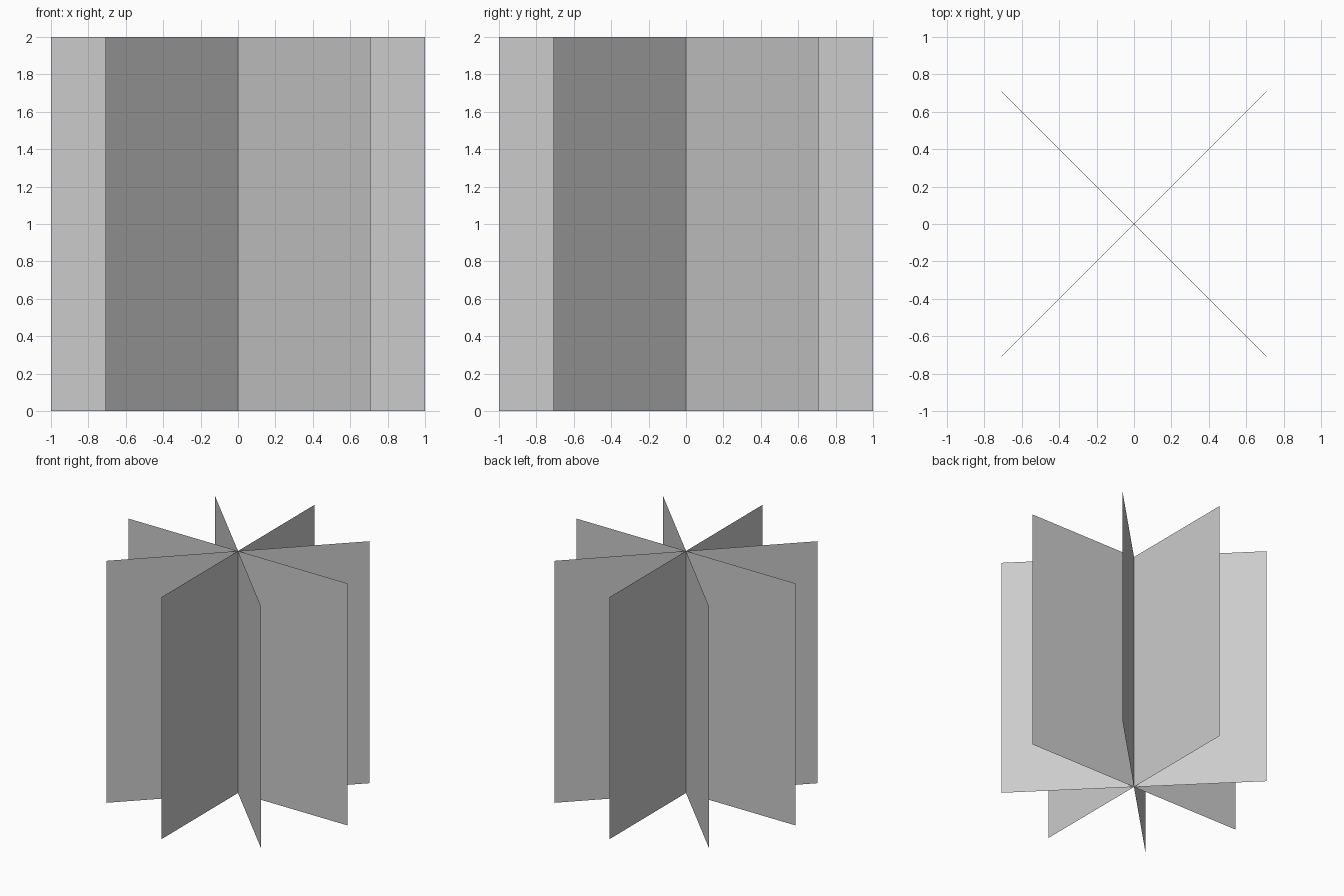
import bpy
from math import pi

if "Cube" in bpy.data.objects:
    bpy.data.objects.remove(bpy.data.objects["Cube"])

CARDS = 4      # upright square sheets crossing on the centre axis
SIZE = 2.0


def add_card(index):
    # one flat square sheet, stood upright and turned about z
    bpy.ops.mesh.primitive_plane_add(
        size=SIZE,
        location=(0, 0, SIZE / 2),
        rotation=(pi / 2, 0, index * pi / CARDS),
    )
    card = bpy.context.object
    card.name = f"crossed_card_{index + 1}"
    bpy.ops.object.transform_apply(location=False, rotation=True, scale=False)


# evenly spaced sheets give eight vanes
for i in range(CARDS):
    add_card(i)
